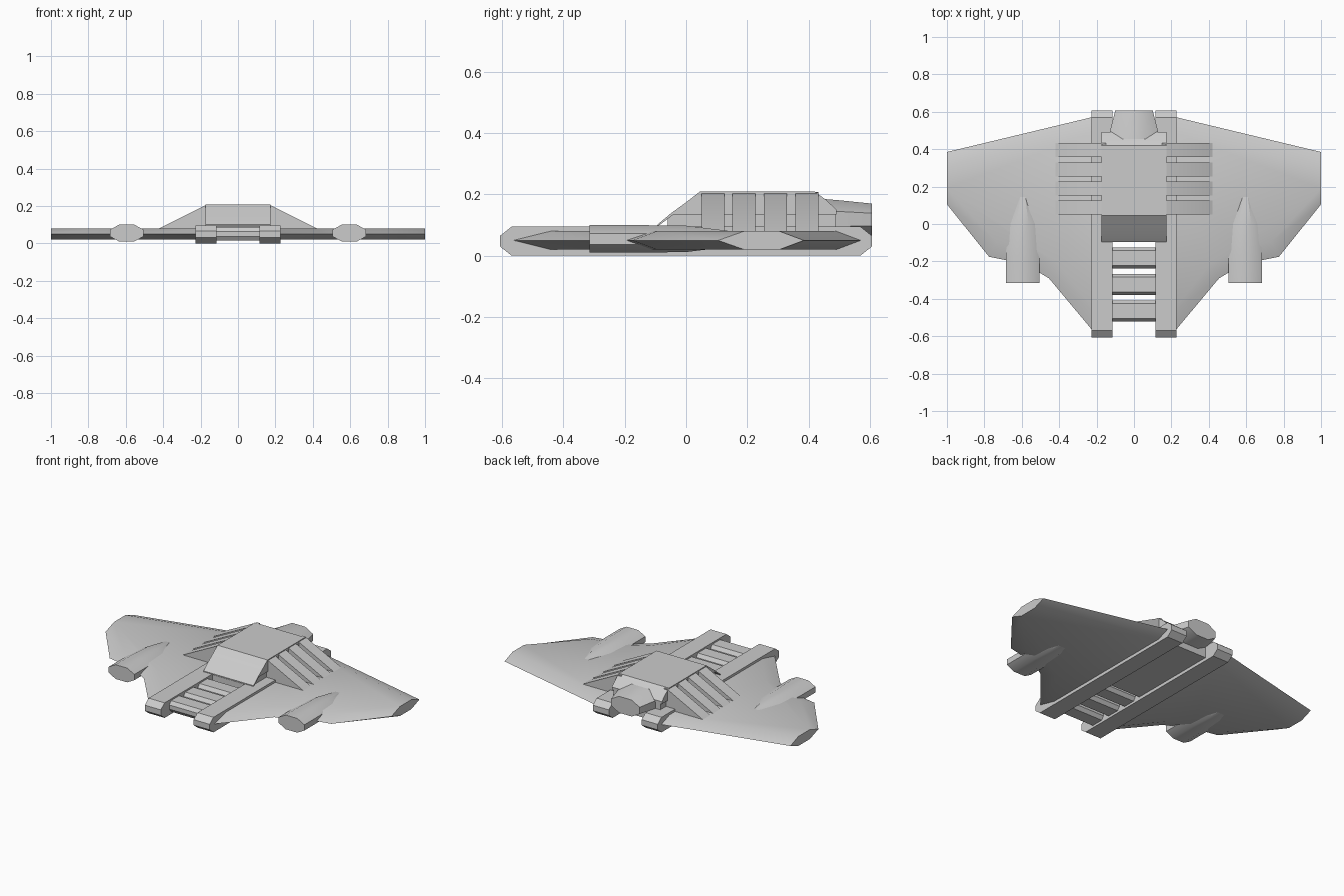
import bpy, bmesh, math

if "Cube" in bpy.data.objects:
    bpy.data.objects.remove(bpy.data.objects["Cube"])


def loft(name, rings):
    """Skin a list of equal-length point rings and cap both ends."""
    bm = bmesh.new()
    vs = [[bm.verts.new(p) for p in r] for r in rings]
    n = len(rings[0])
    for a, b in zip(vs, vs[1:]):
        for i in range(n):
            j = (i + 1) % n
            bm.faces.new((a[i], a[j], b[j], b[i]))
    bm.faces.new(vs[0])
    bm.faces.new(vs[-1])
    bmesh.ops.recalc_face_normals(bm, faces=bm.faces)
    me = bpy.data.meshes.new(name)
    bm.to_mesh(me)
    bm.free()
    ob = bpy.data.objects.new(name, me)
    bpy.context.collection.objects.link(ob)
    bpy.ops.object.select_all(action='DESELECT')
    ob.select_set(True)
    bpy.context.view_layer.objects.active = ob
    bpy.ops.object.shade_smooth_by_angle(angle=math.radians(30))
    return ob


def prism_x(name, prof, x0, x1):
    """Extrude a (y, z) profile along x."""
    return loft(name, [[(x, y, z) for y, z in prof] for x in (x0, x1)])


def octo(y, cx, cz, hx, hz, fx=0.45, fz=0.4):
    """Flattened octagon ring facing y."""
    c = [(fx, 1), (1, fz), (1, -fz), (fx, -1), (-fx, -1), (-1, -fz), (-1, fz), (-fx, 1)]
    return [(cx + a * hx, y, cz + b * hz) for a, b in c]


def chamfered(y0, y1, z0, z1, by, bz):
    return [(y0, z0 + bz), (y0 + by, z0), (y1 - by, z0), (y1, z0 + bz),
            (y1, z1 - bz), (y1 - by, z1), (y0 + by, z1), (y0, z1 - bz)]


# Wing outlines: sharp mid edge and the inset flat plates
edge = [(0.2, 0.577), (1, 0.385), (1, 0.105), (0.775, -0.175),
        (0.58, -0.215), (0.455, -0.29), (0.2, -0.595)]
plate = [(0.2, 0.497), (1, 0.305), (1, 0.19), (0.735, -0.095),
         (0.55, -0.13), (0.405, -0.215), (0.2, -0.475)]

for side, s in (("left", -1), ("right", 1)):
    loft(side + "_wing", [[(s * x, y, z) for x, y in o]
                          for o, z in ((plate, 0.02), (edge, 0.05), (plate, 0.08))])
    # Long hull rail with chamfered ends
    prism_x(side + "_rail", chamfered(-0.607, 0.607, 0.0, 0.095, 0.038, 0.03),
            s * 0.115, s * 0.227)
    # Wing pod, tapering back into the wing
    loft(side + "_pod", [octo(y, s * 0.595, 0.055, w, h, f) for y, w, h, f in
                         ((-0.315, 0.09, 0.045, 0.45), (-0.17, 0.09, 0.045, 0.45),
                          (0.0, 0.08, 0.043, 0.4), (0.14, 0.035, 0.026, 0.4),
                          (0.2, 0.015, 0.012, 0.4))])
    # Sloped cooling fins
    for i in range(4):
        y = 0.05 + i * 0.1025
        tri = [(0.15, 0.06), (0.15, 0.208), (0.17, 0.206), (0.42, 0.08), (0.42, 0.06)]
        loft(f"{side}_fin_{i + 1}", [[(s * x, yy, z) for x, z in tri]
                                     for yy in (y, y + 0.075)])

# Slats between the rails
for i in range(3):
    y = -0.125 - i * 0.142
    prism_x(f"slat_{i + 1}", chamfered(y - 0.112, y, 0.015, 0.085, 0.016, 0.022),
            -0.12, 0.12)

# Hull floor between the rails
prism_x("hull_core", [(-0.09, 0.02), (0.5, 0.02), (0.5, 0.09), (-0.09, 0.09)], -0.12, 0.12)

# Raised cabin: narrow core under a slightly wider hood
prism_x("cabin", [(-0.06, 0.07), (0.49, 0.07), (0.49, 0.15), (0.42, 0.205),
                  (0.05, 0.205), (-0.06, 0.12)], -0.163, 0.163)
prism_x("hood", [(-0.095, 0.1), (-0.05, 0.138), (-0.003, 0.172), (0.045, 0.209), (0.42, 0.209),
                 (0.455, 0.184), (0.492, 0.15), (0.492, 0.135), (0.06, 0.135),
                 (-0.04, 0.135), (-0.095, 0.094)], -0.175, 0.175)

# Rear engine nozzle
loft("engine_nozzle", [octo(0.44, 0, 0.12, 0.138, 0.066), octo(0.5, 0, 0.12, 0.128, 0.061),
                       octo(0.607, 0, 0.118, 0.1, 0.052)])
